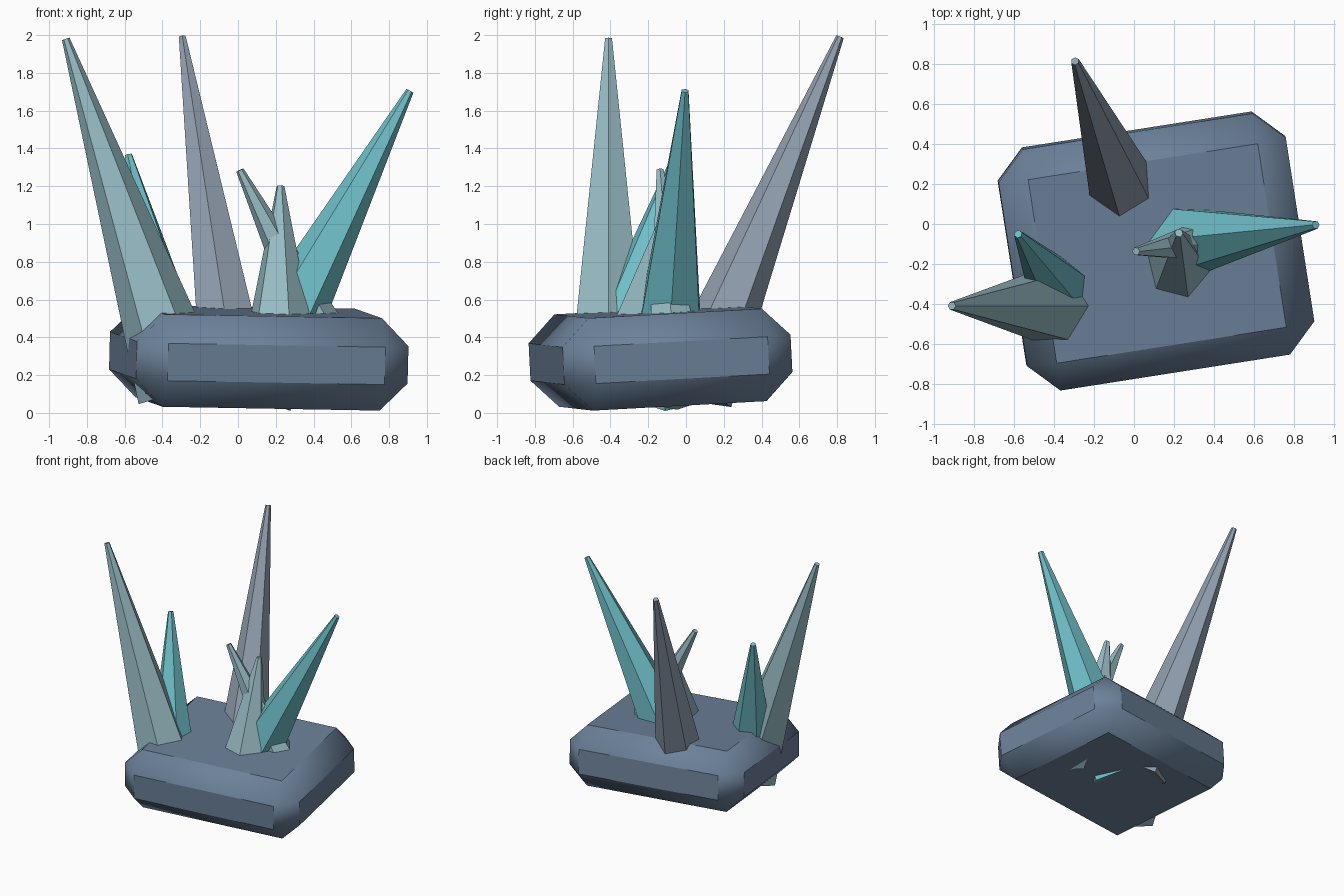
import bpy, bmesh
from math import radians
from mathutils import Vector, Matrix, Euler

if "Cube" in bpy.data.objects:
    bpy.data.objects.remove(bpy.data.objects["Cube"])


def material(name, rgb):
    m = bpy.data.materials.new(name)
    m.diffuse_color = (*rgb, 1)
    m.use_nodes = True
    m.node_tree.nodes["Principled BSDF"].inputs["Base Color"].default_value = m.diffuse_color
    return m


STONE = material("stone", (0.15, 0.22, 0.32))
TEAL = material("teal_crystal", (0.16, 0.52, 0.58))
PALE = material("pale_crystal", (0.31, 0.50, 0.55))
GREY = material("grey_crystal", (0.29, 0.35, 0.43))


def add_object(name, bm, mat):
    mesh = bpy.data.meshes.new(name)
    bm.to_mesh(mesh)
    bm.free()
    ob = bpy.data.objects.new(name, mesh)
    bpy.context.collection.objects.link(ob)
    mesh.materials.append(mat)
    return ob


def crystal(name, foot, tip, radius, twist, mat):
    """Six-sided tapered spike; twist is the heading of one of its ridges."""
    foot, tip = Vector(foot), Vector(tip)
    axis = tip - foot
    bm = bmesh.new()
    bmesh.ops.create_cone(bm, cap_ends=True, segments=6, radius1=radius,
                          radius2=0.021, depth=axis.length)
    lean = Vector((0, 0, 1)).rotation_difference(axis).to_matrix().to_4x4()
    place = (Matrix.Translation((foot + tip) / 2) @ lean
             @ Matrix.Rotation(radians(twist - 90), 4, 'Z'))
    bm.transform(place)
    return add_object(name, bm, mat)


# Chamfered stone slab, slightly turned and tilted
bm = bmesh.new()
bmesh.ops.create_cube(bm, size=1, matrix=Matrix.Diagonal((1.455, 1.223, 0.49, 1)))
bmesh.ops.bevel(bm, geom=bm.edges[:], offset=0.146, offset_type='OFFSET',
                segments=1, affect='EDGES')
base = add_object("stone_base", bm, STONE)
base.location = (0.11, -0.135, 0.292)
base.rotation_euler = Euler((radians(3.1), radians(1.0), radians(8.9)), 'XYZ')

# Soft chamfers with crisp flat faces
bpy.context.view_layer.objects.active = base
base.select_set(True)
bpy.ops.object.shade_smooth_by_angle(angle=radians(40))
base.select_set(False)

# Crystals: foot centre, tip centre, foot radius, ridge heading
crystal("rear_crystal", (-0.012, 0.045, 0.11), (-0.295, 0.815, 1.99), 0.21, 90, GREY)
crystal("left_tall_crystal", (-0.30, -0.41, 0.12), (-0.912, -0.41, 1.98), 0.238, 0, PALE)
crystal("left_short_crystal", (-0.295, -0.435, 0.125), (-0.58, -0.05, 1.365), 0.21, 19, TEAL)
crystal("right_crystal", (0.07, -0.109, 0.12), (0.91, -0.005, 1.705), 0.234, 0, TEAL)
crystal("small_leaning_crystal", (0.605, -0.05, 0.095), (0.01, -0.137, 1.285), 0.175, 0, PALE)
crystal("small_upright_crystal", (0.22, -0.295, 0.12), (0.225, -0.045, 1.2), 0.24, -13, PALE)
